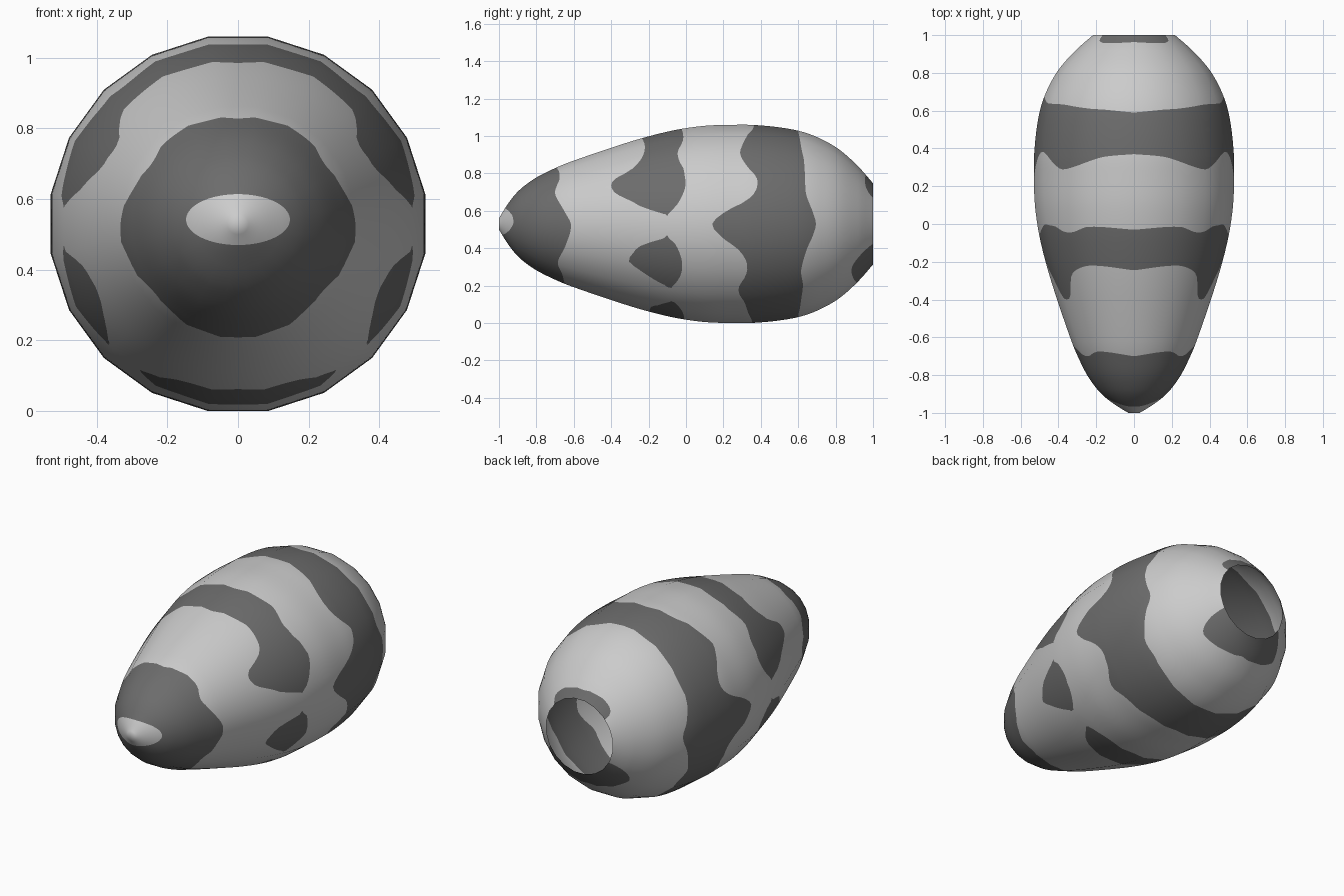
import bpy, bmesh, math
from mathutils import Vector

if "Cube" in bpy.data.objects:
    bpy.data.objects.remove(bpy.data.objects["Cube"])

AXIS_Z, SIDES, SUB = 0.53, 20, 6

# Profile: (y, radius) from the nose to the open tail
PROFILE = [(-1, .03), (-.965, .088), (-.92, .15), (-.875, .195), (-.8, .248), (-.7, .298),
           (-.62, .331), (-.4, .407), (-.24, .457), (-.1, .493), (0, .512), (.12, .526),
           (.26, .53), (.36, .529), (.5, .516), (.62, .493), (.72, .455), (.82, .397),
           (.92, .308), (1, .217)]

# Dark markings: (degrees from the top, front y, back y), mirrored left and right
NOSE = [(0, -.70), (37, -.675), (57, -.70), (78, -.65), (91, -.615), (109, -.64),
        (132, -.685), (150, -.66), (180, -.645)]
SADDLE = [(0, -.245, -.03), (28, -.22, -.015), (41, -.24, -.045), (49, -.29, -.035),
          (54, -.375, -.015), (60, -.40, -.007), (67, -.375, -.003), (75, -.28, -.03),
          (80, -.215, -.06), (83, -.12, -.09)]
SPOT = [(99, -.12, -.09), (101, -.17, -.065), (105, -.245, -.045), (111, -.285, -.025),
        (117, -.305, -.02), (123, -.245, -.03), (129, -.165, -.055), (133, -.09, -.08)]
BELLY = [(147, -.085, -.06), (152, -.14, -.03), (160, -.185, -.015), (180, -.2, -.005)]
BAND = [(0, .37, .59), (18, .355, .605), (27, .33, .61), (38, .30, .62), (46, .29, .63),
        (55, .33, .635), (63, .38, .637), (71, .37, .642), (77, .315, .66), (83, .21, .68),
        (90, .14, .695), (97, .185, .68), (105, .28, .65), (113, .325, .628),
        (121, .32, .615), (131, .28, .625), (143, .315, .617), (165, .35, .602),
        (180, .36, .597)]
TAIL_TOP = [(0, .963, 1.1), (30, .957, 1.1), (42, .963, 1.1), (49, .985, 1.1), (52, 1.03, 1.05)]
TAIL_LOW = [(118, 1.03, 1.05), (120, .98, 1.1), (124, .935, 1.1), (131, .892, 1.1),
            (139, .885, 1.1), (155, .9, 1.1), (180, .92, 1.1)]


def curve(pts, t, k=1):
    """Smooth curve through column k of the points, at t in column 0."""
    n = len(pts)
    t = min(max(t, pts[0][0]), pts[-1][0])
    i = next((j for j in range(n - 2) if t <= pts[j + 1][0]), n - 2)

    def slope(j):
        a, b = pts[max(j - 1, 0)], pts[min(j + 1, n - 1)]
        return (b[k] - a[k]) / (b[0] - a[0])
    p, q = pts[i], pts[i + 1]
    h = q[0] - p[0]
    s = (t - p[0]) / h
    return ((2*s**3 - 3*s*s + 1) * p[k] + (s**3 - 2*s*s + s) * h * slope(i)
            + (3*s*s - 2*s**3) * q[k] + (s**3 - s*s) * h * slope(i + 1))


def patch(pts, a, y):
    out = max(pts[0][0] - a, a - pts[-1][0], 0)
    return min(y - curve(pts, a), curve(pts, a, 2) - y) - .005 * out


def darkness(co):
    """Positive inside a dark marking."""
    x, y, z = co
    a = math.degrees(math.atan2(abs(x), z - AXIS_Z))
    muzzle = .1 * (math.hypot(x / .147, (z - .542) / .072) - 1)
    return max([min(curve(NOSE, a) - y, muzzle)] +
               [patch(p, a, y) for p in (SADDLE, SPOT, BELLY, BAND, TAIL_TOP, TAIL_LOW)])


def normal(co):
    x, y, z = co
    y = min(max(y, -.998), .998)
    d = Vector((x, 0, z - AXIS_Z))
    if d.length < 1e-4:
        return Vector((0, -1, 0))
    d.normalize()
    d.y = -(curve(PROFILE, y + .002) - curve(PROFILE, y - .002)) / .004
    return d.normalized()


# Shell: twenty-sided turned body, open at the tail
bm = bmesh.new()
cols = SIDES * SUB
ys = [-1 + 2 * i / 100 for i in range(101)]
ys[1:1] = [-.993, -.986]
rows = []
for y in ys:
    row = []
    for c in range(cols):
        deg = 360 * c / cols
        off = deg - 18 * math.floor(deg / 18 + .5)
        r = curve(PROFILE, y) / math.cos(math.radians(off))
        t = math.radians(deg)
        row.append(bm.verts.new((r * math.sin(t), y, AXIS_Z + r * math.cos(t))))
    rows.append(row)
for a, b in zip(rows, rows[1:]):
    for c in range(cols):
        d = (c + 1) % cols
        bm.faces.new((a[c], a[d], b[d], b[c]))
tip = bm.verts.new((0, -1, AXIS_Z))
for c in range(cols):
    bm.faces.new((tip, rows[0][(c + 1) % cols], rows[0][c]))
bmesh.ops.recalc_face_normals(bm, faces=bm.faces)
bmesh.ops.triangulate(bm, faces=bm.faces)

# Cut the faces along the outline of the markings
field = {v: darkness(v.co) for v in bm.verts}
cuts = set()
for e in list(bm.edges):
    v, w = e.verts
    fv, fw = field[v], field[w]
    if (fv > 0) != (fw > 0):
        cuts.add(bmesh.utils.edge_split(e, v, min(max(fv / (fv - fw), .01), .99))[1])
for f in list(bm.faces):
    pair = [v for v in f.verts if v in cuts]
    if len(pair) == 2:
        bmesh.utils.face_split(f, pair[0], pair[1])
for f in bm.faces:
    f.smooth = True
    f.material_index = int(any(v not in cuts and field[v] > 0 for v in f.verts))
bm.normal_update()
if sum(f.normal.dot(normal(f.calc_center_median())) for f in bm.faces) < 0:
    bmesh.ops.reverse_faces(bm, faces=bm.faces)

mesh = bpy.data.meshes.new("striped_shell")
bm.to_mesh(mesh)
bm.free()
for name, g in (("light grey", .6), ("dark grey", .15)):
    m = bpy.data.materials.new(name)
    m.diffuse_color = (g, g, g, 1)
    m.use_nodes = True
    m.node_tree.nodes["Principled BSDF"].inputs["Base Color"].default_value = m.diffuse_color
    mesh.materials.append(m)
mesh.normals_split_custom_set_from_vertices([normal(v.co) for v in mesh.vertices])
bpy.context.collection.objects.link(bpy.data.objects.new("striped_shell", mesh))
